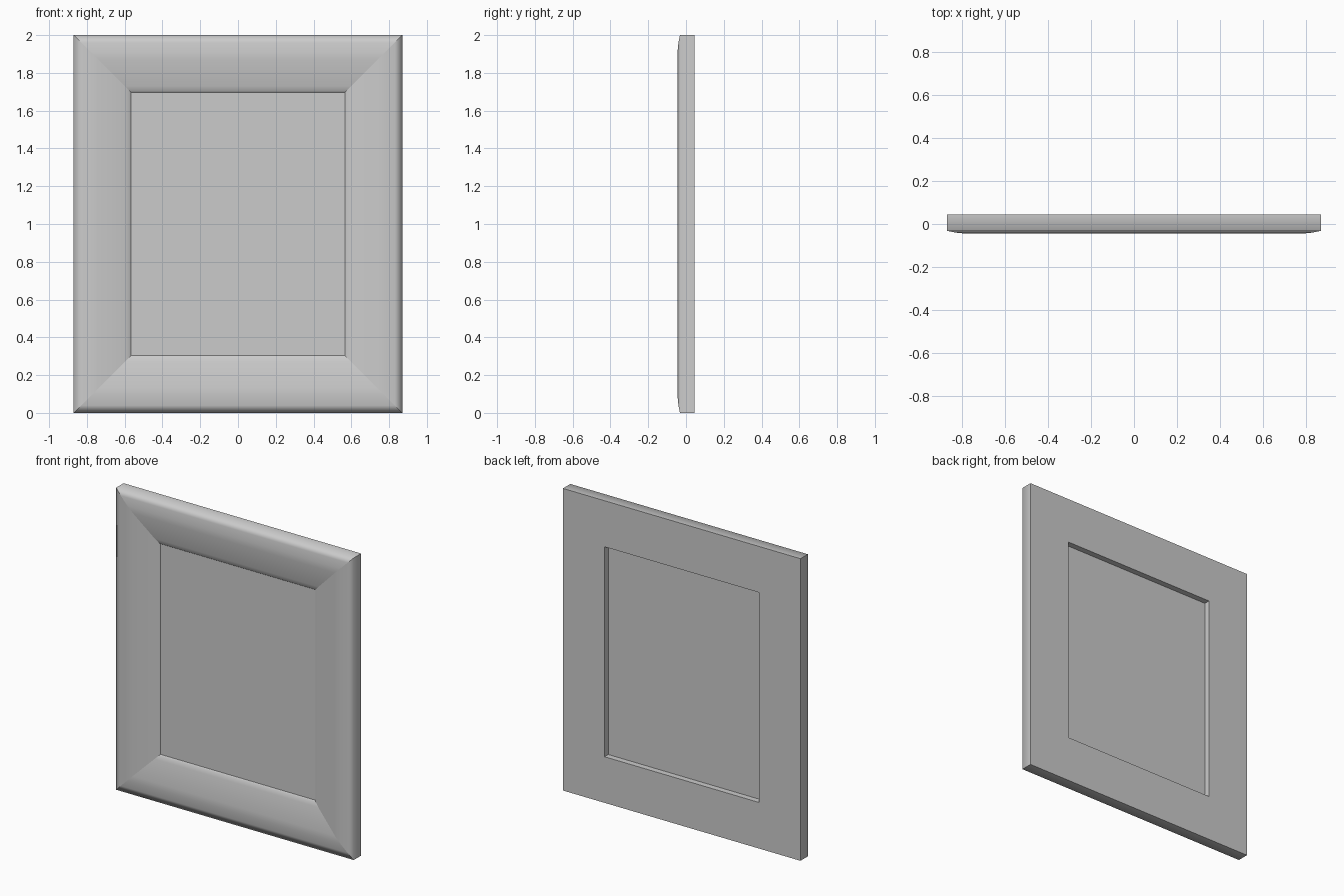
import bpy
import bmesh

cube = bpy.data.objects.get("Cube")
if cube:
    bpy.data.objects.remove(cube, do_unlink=True)

HALF_W, HALF_H = 0.87, 1.0

grey = bpy.data.materials.new("light grey")
grey.use_nodes = True
COLOUR = (0.6, 0.6, 0.6, 1)
grey.diffuse_color = COLOUR
grey.node_tree.nodes["Principled BSDF"].inputs["Base Color"].default_value = COLOUR


def add_object(name, bm):
    bmesh.ops.recalc_face_normals(bm, faces=bm.faces)
    mesh = bpy.data.meshes.new(name)
    bm.to_mesh(mesh)
    bm.free()
    mesh.materials.append(grey)
    obj = bpy.data.objects.new(name, mesh)
    bpy.context.collection.objects.link(obj)
    return obj


def rectangle(bm, inset, y):
    w, h = HALF_W - inset, HALF_H - inset
    return [bm.verts.new((sx * w, y, HALF_H + sz * h))
            for sx, sz in ((-1, -1), (1, -1), (1, 1), (-1, 1))]


# Moulding section as (inset from outer edge, depth)
section = [(0, 0.045), (0, -0.032), (0.04, -0.04), (0.09, -0.045),
           (0.13, -0.043), (0.27, -0.016), (0.295, -0.008),
           (0.305, 0.002), (0.305, 0.045)]
SHARP_POINTS = (0, len(section) - 2, len(section) - 1)

# Mitred frame: the section carried round four corners
bm = bmesh.new()
rings = [rectangle(bm, inset, y) for inset, y in section]
for i, ring in enumerate(rings):
    following = rings[(i + 1) % len(rings)]
    for k in range(4):
        n = (k + 1) % 4
        face = bm.faces.new((ring[k], ring[n], following[n], following[k]))
        face.smooth = True
        bm.edges.get((ring[k], following[k])).smooth = False
        if i in SHARP_POINTS:
            bm.edges.get((ring[k], ring[n])).smooth = False
add_object("frame", bm)

# Flat panel filling the opening
bm = bmesh.new()
front = rectangle(bm, 0.303, 0.0)
back = rectangle(bm, 0.303, 0.006)
bm.faces.new(front)
bm.faces.new(back)
for k in range(4):
    n = (k + 1) % 4
    bm.faces.new((front[k], front[n], back[n], back[k]))
add_object("picture_panel", bm)
